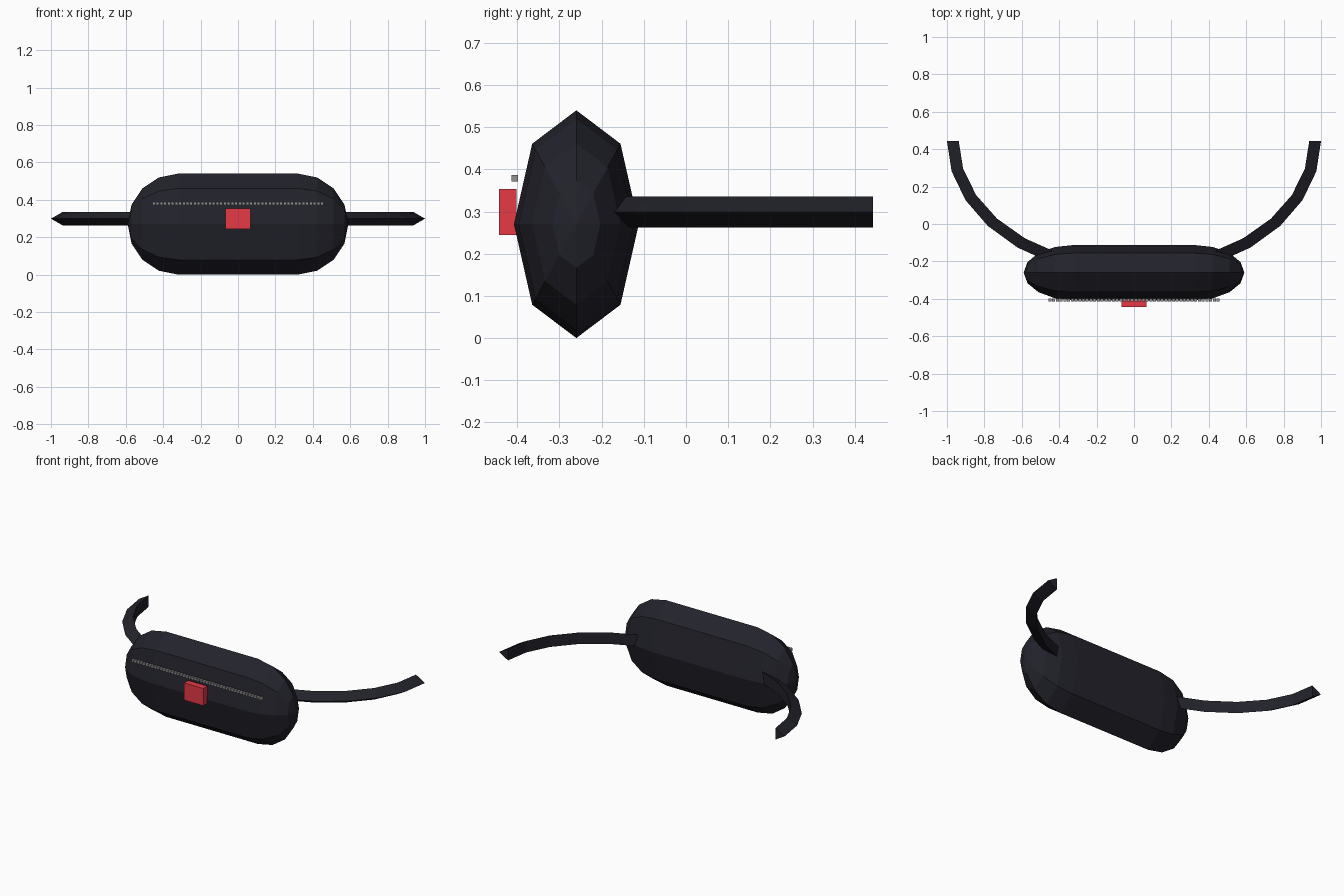
import bpy, bmesh
from math import sin, cos, pi, radians
from mathutils import Matrix

if "Cube" in bpy.data.objects:
    bpy.data.objects.remove(bpy.data.objects["Cube"])


def material(name, rgb):
    m = bpy.data.materials.new(name)
    m.diffuse_color = (*rgb, 1)
    m.use_nodes = True
    m.node_tree.nodes["Principled BSDF"].inputs["Base Color"].default_value = m.diffuse_color
    return m


FABRIC = material("dark fabric", (0.0160, 0.0160, 0.0242))
RED = material("red patch", (0.79, 0.041, 0.061))
METAL = material("zip grey", (0.29, 0.29, 0.29))


def finish(name, bm, mat):
    bmesh.ops.recalc_face_normals(bm, faces=bm.faces)
    mesh = bpy.data.meshes.new(name)
    bm.to_mesh(mesh)
    bm.free()
    mesh.materials.append(mat)
    obj = bpy.data.objects.new(name, mesh)
    bpy.context.collection.objects.link(obj)
    return obj


def loft(name, rings, mat, caps):
    """Skin a list of equal-length point rings."""
    bm = bmesh.new()
    vs = [[bm.verts.new(p) for p in ring] for ring in rings]
    n = len(rings[0])
    for a, b in zip(vs, vs[1:]):
        for i in range(n):
            j = (i + 1) % n
            bm.faces.new((a[i], a[j], b[j], b[i]))
    if caps:
        bm.faces.new(vs[0])
        bm.faces.new(vs[-1])
    bmesh.ops.remove_doubles(bm, verts=bm.verts, dist=1e-5)
    return finish(name, bm, mat)


def add_box(bm, x, y, z):
    """Add a box given its (min, max) on each axis."""
    centre = [(a + b) / 2 for a, b in (x, y, z)]
    size = [b - a for a, b in (x, y, z)]
    bmesh.ops.create_cube(bm, size=1, matrix=Matrix.Translation(centre) @ Matrix.Diagonal((*size, 1)))


# Pouch: eight-sided flattened capsule along x
rings = []
for side, angles in ((-1, (90, 67.5, 45, 22.5, 0)), (1, (0, 22.5, 45, 67.5, 90))):
    for deg in angles:
        a = radians(deg)
        r = cos(a)
        rings.append([(side * (0.32 + 0.27 * sin(a)),
                       -0.26 + 0.148 * r * sin(k * pi / 4),
                       0.27 + 0.27 * r * cos(k * pi / 4)) for k in range(8)])
loft("pouch", rings, FABRIC, caps=False)

# Belt: three-sided tube on a half ellipse, passing through the pouch
rings = []
for s in range(15):
    t = s * pi / 14
    ring = []
    for k in range(3):
        out, up = 0.042 * cos(k * 2 * pi / 3), 0.042 * sin(k * 2 * pi / 3)
        ring.append(((0.958 + out) * cos(t), 0.443 - (0.685 + out) * sin(t), 0.299 + up))
    rings.append(ring)
loft("belt", rings, FABRIC, caps=True)

# Patch on the front
bm = bmesh.new()
add_box(bm, (-0.067, 0.067), (-0.443, -0.402), (0.244, 0.353))
finish("front_patch", bm, RED)

# Zip: a row of small teeth
bm = bmesh.new()
for i in range(46):
    x = -0.45 + i * 0.02
    add_box(bm, (x - 0.008, x + 0.008), (-0.414, -0.398), (0.371, 0.387))
finish("zip_teeth", bm, METAL)
